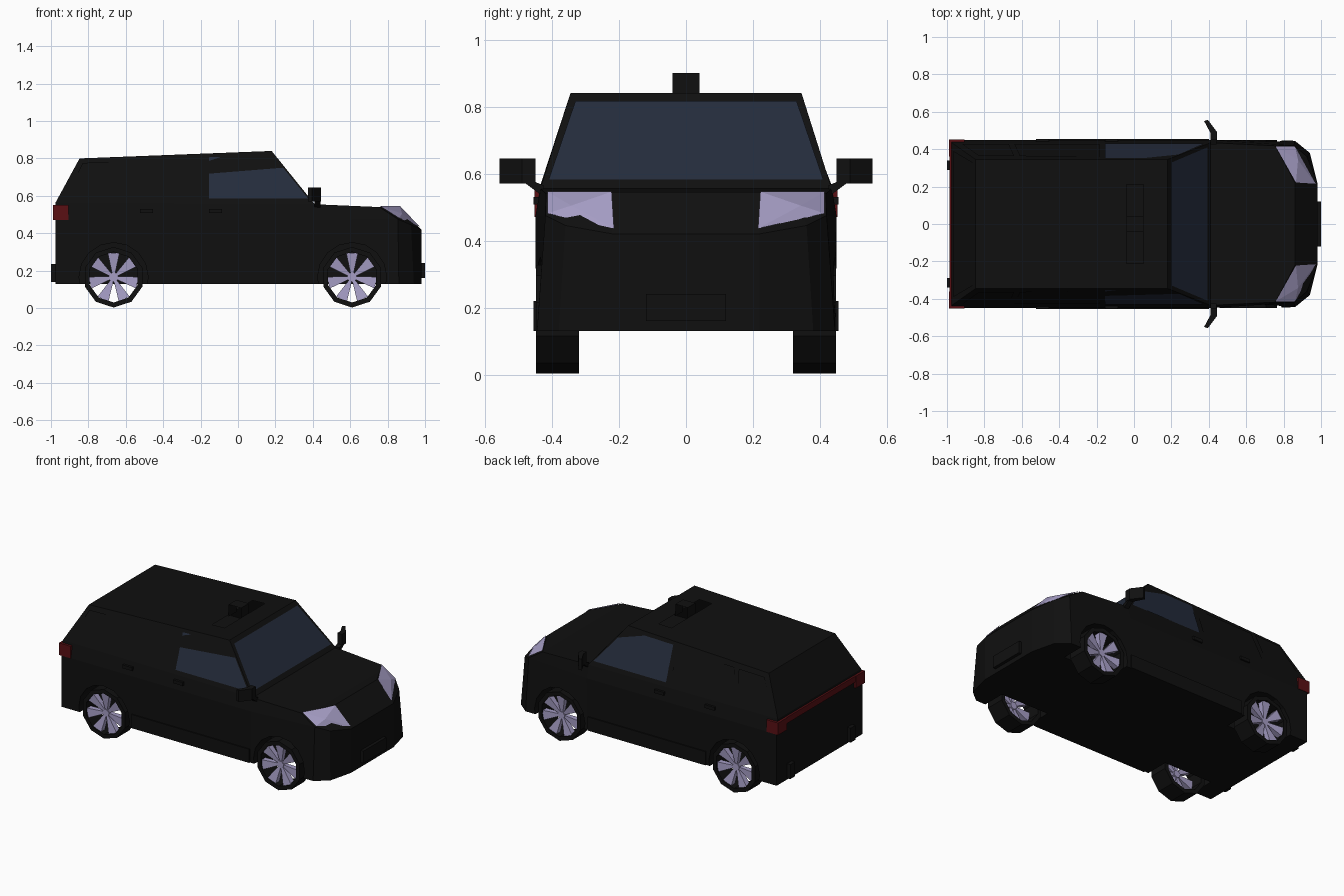
import bpy, bmesh, math
from mathutils import Vector

if "Cube" in bpy.data.objects:
    bpy.data.objects.remove(bpy.data.objects["Cube"])


def mat(name, r, g, b):
    m = bpy.data.materials.new(name)
    m.diffuse_color = (r, g, b, 1)
    m.use_nodes = True
    m.node_tree.nodes["Principled BSDF"].inputs["Base Color"].default_value = m.diffuse_color
    return m


BLACK = mat("black_paint", .005, .005, .005)
GLASS = mat("tinted_glass", .018, .025, .045)
LILAC = mat("bright_metal", .38, .34, .56)
RED = mat("red_lamp", .1, .005, .007)


def mesh(name, verts, faces, material, fix=True):
    me = bpy.data.meshes.new(name)
    me.from_pydata([tuple(v) for v in verts], [], faces)
    if fix:
        bm = bmesh.new()
        bm.from_mesh(me)
        bmesh.ops.recalc_face_normals(bm, faces=bm.faces)
        bm.to_mesh(me)
        bm.free()
    me.materials.append(material)
    ob = bpy.data.objects.new(name, me)
    bpy.context.collection.objects.link(ob)
    return ob


def box(name, x0, x1, y0, y1, z0, z1, material=BLACK):
    return prism(name, [(x0, y0), (x1, y0), (x1, y1), (x0, y1)], z0, z1, material)


def prism(name, plan, z0, z1, material=BLACK):
    n = len(plan)
    v = [(x, y, z) for z in (z0, z1) for x, y in plan]
    f = [list(range(n)), list(range(n, 2 * n))]
    f += [[i, (i + 1) % n, n + (i + 1) % n, n + i] for i in range(n)]
    return mesh(name, v, f, material)


def panel(name, pts, material, out, offset=.004):
    """Flat panel laid just outside the surface, facing the 'out' direction."""
    p = [Vector(q) for q in pts]
    n = (p[1] - p[0]).cross(p[2] - p[0]).normalized()
    if n.dot(Vector(out)) < 0:
        n, p = -n, p[::-1]
    return mesh(name, [q + n * offset for q in p], [list(range(len(p)))], material, False)


# Lower body: stacked half outlines mirrored across y
levels = [
    [(.98, .22, .13), (.94, .38, .13), (.86, .445, .13), (.41, .447, .13), (-.975, .447, .13)],
    [(.98, .22, .42), (.925, .36, .445), (.855, .42, .475), (.41, .45, .47), (-.975, .45, .47)],
    [(.86, .22, .545), (.80, .335, .54), (.755, .418, .54), (.41, .435, .555), (-.975, .435, .565)],
]
verts, faces, h = [], [], len(levels[0])
for lv in levels:
    verts += lv + [(x, -y, z) for x, y, z in reversed(lv)]
n = 2 * h
for k in range(len(levels) - 1):
    for i in range(n):
        j = (i + 1) % n
        faces.append([k * n + i, k * n + j, k * n + n + j, k * n + n + i])
for base in (0, 2 * n):
    for i in range(h - 1):
        faces.append([base + i, base + i + 1, base + n - 2 - i, base + n - 1 - i])
body = mesh("lower_body", verts, faces, BLACK)

# Wheel wells cut into the body
WHEELS = [(-.665, 1), (-.665, -1), (.61, 1), (.61, -1)]
WZ = .165
for wx, s in WHEELS:
    bpy.ops.mesh.primitive_cylinder_add(vertices=16, radius=.185, depth=.32,
                                        location=(wx, s * .45, WZ), rotation=(math.pi / 2, 0, 0))
    cutter = bpy.context.object
    mod = body.modifiers.new("wheel_well", 'BOOLEAN')
    mod.operation, mod.object, mod.solver = 'DIFFERENCE', cutter, 'EXACT'
    bpy.context.view_layer.objects.active = body
    bpy.ops.object.modifier_apply(modifier=mod.name)
    bpy.data.objects.remove(cutter)


# Cabin shell with a slot in the roof
def roof_z(x):
    return .80 + (x + .847) * .04 / 1.027


def side_y(z):
    return .435 - (z - .56) * .09 / .26


base = [(.41, .435, .555), (-.975, .435, .565), (-.975, -.435, .565), (.41, -.435, .555)]
roof = [(.18, .345, .84), (-.847, .345, .80), (-.847, -.345, .80), (.18, -.345, .84)]
slot = [(x, y, roof_z(x)) for x, y in ((.05, .21), (-.04, .21), (-.04, -.21), (.05, -.21))]
faces = []
for r in (0, 4):
    faces += [[r + i, r + (i + 1) % 4, r + 4 + (i + 1) % 4, r + 4 + i] for i in range(4)]
mesh("cabin_shell", base + roof + slot, faces, BLACK)

# Roof unit: open-sided cap standing in the slot
cap = [(x, y, z) for x, z in ((-.04, .82), (-.04, .90), (.05, .90), (.05, .82)) for y in (-.04, .04)]
mesh("roof_unit", cap, [[0, 1, 3, 2], [2, 3, 5, 4], [4, 5, 7, 6]], BLACK)


# Windscreen and rear window
def screen_x(z):
    return .41 - (z - .555) * .23 / .285


panel("windscreen", [(screen_x(z), y, z) for y, z in
                     ((-.41, .58), (.41, .58), (.33, .815), (-.33, .815))], GLASS, (1, 0, 1))
panel("rear_window", [(-.975 + (z - .565) * .128 / .235, y, z) for y, z in
                      ((-.39, .59), (.39, .59), (.33, .775), (-.33, .775))], BLACK, (-1, 0, 1))

# Plates, bumper tabs and rear light strip
box("front_plate", .975, 1.0, -.12, .12, .16, .24)
box("rear_light_strip", -.987, -.97, -.44, .44, .51, .55, RED)

WINDOWS = [
    ("front_window", [(-.155, .585), (.375, .585), (.19, .812), (-.155, .805)], GLASS),
    ("rear_door_window", [(-.64, .59), (-.185, .59), (-.185, .795), (-.61, .78)], BLACK),
    ("quarter_window", [(-.92, .59), (-.67, .59), (-.64, .78), (-.83, .775)], BLACK),
]
for s, side in ((-1, "right"), (1, "left")):
    for name, prof, m in WINDOWS:
        panel(f"{side}_{name}", [(x, s * side_y(z), z) for x, z in prof], m, (0, s, 0))

    # Headlamp: two folded facets
    a, b, c, d = [Vector((x, s * y, z)) + Vector((.006, 0, .006)) for x, y, z in
                  ((.965, .215, .43), (.855, .414, .475), (.752, .414, .54), (.86, .222, .54))]
    e = Vector((.93, s * .35, .44)) * .5 + Vector((.80, s * .335, .545)) * .5
    e = e + Vector((.012, 0, .012))
    mesh(f"{side}_headlamp", [a, b, c, d, e],
         [[0, 1, 4], [1, 2, 4], [2, 3, 4], [3, 0, 4]], LILAC)

    # Tail lamp wrapping the rear corner
    y0, y1 = sorted((s * .36, s * .453))
    box(f"{side}_tail_lamp", -.99, -.905, y0, y1, .47, .55, RED)

    # Bumper tab, sill and door handles
    y0, y1 = sorted((s * .29, s * .34))
    box(f"{side}_rear_bumper_tab", -1.0, -.97, y0, y1, .14, .235)
    y0, y1 = sorted((s * .44, s * .455))
    box(f"{side}_sill", -.46, .40, y0, y1, .13, .22)
    for k, hx in enumerate((-.49, -.12)):
        y0, y1 = sorted((s * .43, s * .455))
        box(f"{side}_door_handle_{k}", hx - .035, hx + .035, y0, y1, .508, .53)

    # Door mirror: angled head on a rising arm
    prism(f"{side}_mirror_head", [(x, s * y) for x, y in
          ((.375, .55), (.395, .557), (.445, .49), (.445, .45), (.41, .45), (.41, .485))], .57, .645)
    arm = [(x, s * y, z) for x in (.41, .442)
           for y, z in ((.425, .53), (.425, .565), (.45, .575), (.485, .575))]
    mesh(f"{side}_mirror_arm", arm, [[0, 1, 2, 3], [4, 5, 6, 7]] +
         [[i, (i + 1) % 4, 4 + (i + 1) % 4, 4 + i] for i in range(4)], BLACK)


# Wheels: ten-sided tyre ring with seven wedge spokes
def ring_pt(wx, r, a, y):
    return (wx + r * math.sin(a), y, WZ - r * math.cos(a))


for wx, s in WHEELS:
    tag = ("rear" if wx < 0 else "front") + ("_left" if s > 0 else "_right")
    N = 10
    prof = [(.135, .32), (.162, .32), (.162, .448), (.135, .448)]
    v = [ring_pt(wx, r, 2 * math.pi * i / N, s * y) for i in range(N) for r, y in prof]
    f = [[i * 4 + k, i * 4 + (k + 1) % 4, ((i + 1) % N) * 4 + (k + 1) % 4, ((i + 1) % N) * 4 + k]
         for i in range(N) for k in range(4)]
    mesh(f"{tag}_tyre", v, f, BLACK)

    v, f = [], []
    for i in range(7):
        a = 2 * math.pi * (i + .5) / 7
        b = len(v)
        for y_in, y_out in ((.425, .44), (.40, .40)):
            for r, da, y in ((.02, -.4, y_in), (.02, .4, y_in), (.134, .24, y_out), (.134, -.24, y_out)):
                v.append(ring_pt(wx, r, a + da, s * y))
        f += [[b, b + 1, b + 2, b + 3], [b + 4, b + 5, b + 6, b + 7]]
        f += [[b + k, b + (k + 1) % 4, b + 4 + (k + 1) % 4, b + 4 + k] for k in range(4)]
    mesh(f"{tag}_spokes", v, f, LILAC)
    v = [ring_pt(wx, .025, 2 * math.pi * i / 7, s * y) for y in (.39, .43) for i in range(7)]
    mesh(f"{tag}_hub", v, [list(range(7)), list(range(7, 14))] +
         [[i, (i + 1) % 7, 7 + (i + 1) % 7, 7 + i] for i in range(7)], LILAC)
